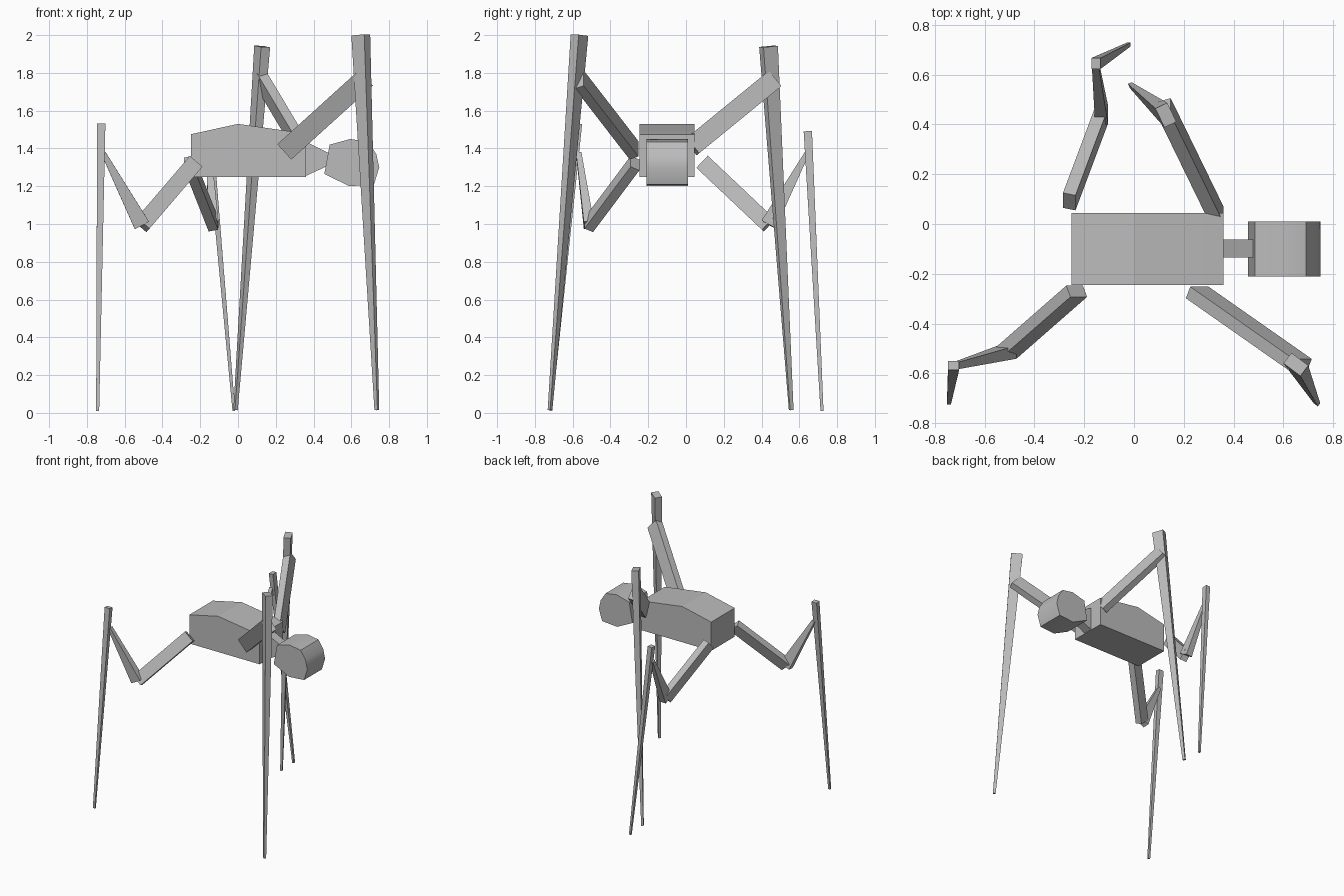
import bpy, bmesh, math
from mathutils import Vector

if "Cube" in bpy.data.objects:
    bpy.data.objects.remove(bpy.data.objects["Cube"])

grey = bpy.data.materials.new("matte_grey")
grey.diffuse_color = (0.5, 0.5, 0.5, 1)
grey.use_nodes = True
grey.node_tree.nodes["Principled BSDF"].inputs["Base Color"].default_value = grey.diffuse_color


def finish(name, bm):
    bmesh.ops.recalc_face_normals(bm, faces=bm.faces)
    me = bpy.data.meshes.new(name)
    bm.to_mesh(me)
    bm.free()
    me.materials.append(grey)
    ob = bpy.data.objects.new(name, me)
    bpy.context.collection.objects.link(ob)
    return ob


def slab(name, profile, y0, y1):
    """Side profile (x, z) extruded across y."""
    bm = bmesh.new()
    face = bm.faces.new([bm.verts.new((x, y0, z)) for x, z in profile])
    new = bmesh.ops.extrude_face_region(bm, geom=[face])["geom"]
    bmesh.ops.translate(bm, vec=(0, y1 - y0, 0),
                        verts=[v for v in new if isinstance(v, bmesh.types.BMVert)])
    return finish(name, bm)


def beam(name, start, end, thin_axis, size0, size1):
    """Tapered box from start to end; sizes are (thickness, width)."""
    a, b = Vector(start), Vector(end)
    d = (b - a).normalized()
    t = Vector(thin_axis)
    t = (t - d * t.dot(d)).normalized()
    w = d.cross(t)
    bm = bmesh.new()
    rings = []
    for p, (st, sw) in ((a, size0), (b, size1)):
        rings.append([bm.verts.new(p + t * (i * st / 2) + w * (j * sw / 2))
                      for i, j in ((-1, -1), (1, -1), (1, 1), (-1, 1))])
    for r in rings:
        bm.faces.new(r)
    for i in range(4):
        k = (i + 1) % 4
        bm.faces.new((rings[0][i], rings[0][k], rings[1][k], rings[1][i]))
    return finish(name, bm)


# Trunk, neck and rounded head
slab("body", [(-0.25, 1.25), (0.36, 1.25), (0.36, 1.475), (0.28, 1.49),
              (0, 1.53), (-0.25, 1.475)], -0.245, 0.045)
slab("neck", [(0.36, 1.255), (0.48, 1.31), (0.48, 1.375), (0.36, 1.435)], -0.135, -0.062)
head = slab("head", [(0.457, 1.265), (0.485, 1.42), (0.595, 1.45), (0.69, 1.435),
                     (0.732, 1.37), (0.748, 1.30), (0.72, 1.21), (0.59, 1.20)], -0.21, 0.01)
bpy.context.view_layer.objects.active = head
head.select_set(True)
bpy.ops.object.shade_smooth_by_angle(angle=math.radians(36))

X, Y = (1, 0, 0), (0, 1, 0)

# Front legs: raised thigh and a long tapered shin
beam("front_right_thigh", (0.254, -0.275, 1.39), (0.668, -0.565, 1.765), Y,
     (0.052, 0.11), (0.052, 0.11))
beam("front_right_shin", (0.65, -0.564, 2.0), (0.735, -0.72, 0.015), (0.6, 0.8, 0),
     (0.053, 0.085), (0.016, 0.02))
beam("front_left_thigh", (0.335, 0.03, 1.41), (0.123, 0.465, 1.765), X,
     (0.052, 0.105), (0.052, 0.105))
beam("front_left_shin", (0.128, 0.437, 1.94), (-0.013, 0.557, 0.015), (0.9, 0.43, 0),
     (0.053, 0.085), (0.016, 0.02))

# Rear legs: drooping thigh, rising middle segment, thin shin
rear = {
    "rear_right": (Y, (-0.23, -0.27, 1.322), (-0.51, -0.515, 0.995),
                   (-0.712, -0.568, 1.375), (-0.724, -0.568, 1.53), (-0.743, -0.717, 0.01)),
    "rear_left": (X, (-0.26, 0.09, 1.325), (-0.13, 0.437, 0.997),
                  (-0.155, 0.64, 1.375), (-0.152, 0.645, 1.49), (-0.022, 0.72, 0.01)),
}
for side, (axis, hip, knee, joint, top, foot) in rear.items():
    beam(side + "_thigh", hip, knee, axis, (0.052, 0.088), (0.052, 0.088))
    beam(side + "_middle", knee, joint, axis, (0.052, 0.085), (0.028, 0.025))
    beam(side + "_shin", top, foot, axis, (0.036, 0.044), (0.014, 0.016))
